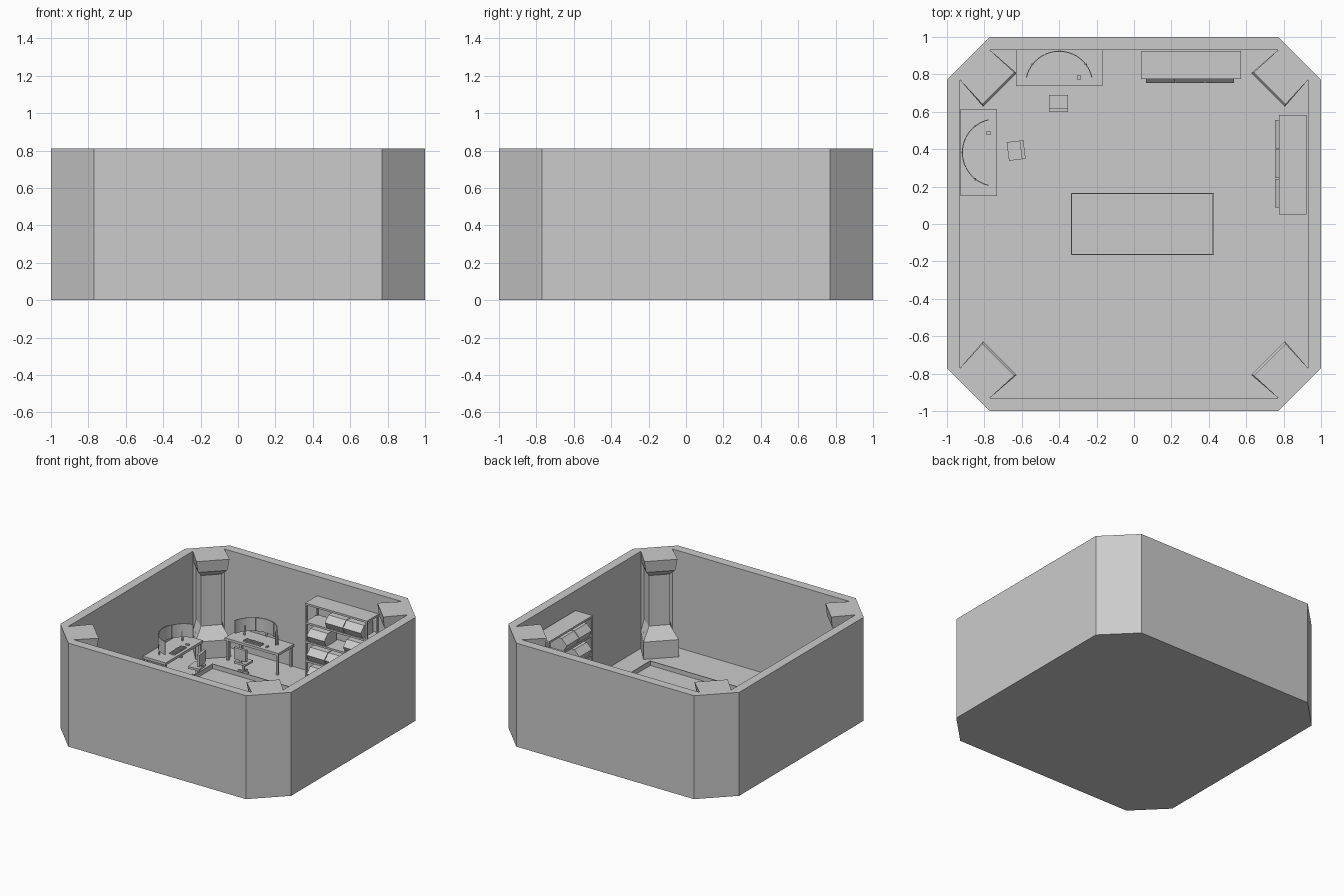
import bpy, bmesh, math
from mathutils import Matrix, Vector

if "Cube" in bpy.data.objects:
    bpy.data.objects.remove(bpy.data.objects["Cube"])

FLOOR = 0.05
TOP = 0.81


def place(x, y, deg=0):
    return Matrix.Translation((x, y, 0)) @ Matrix.Rotation(math.radians(deg), 4, 'Z')


def finish(name, bm, M):
    bm.transform(M)
    bmesh.ops.recalc_face_normals(bm, faces=bm.faces)
    me = bpy.data.meshes.new(name)
    bm.to_mesh(me)
    bm.free()
    ob = bpy.data.objects.new(name, me)
    bpy.context.collection.objects.link(ob)
    return ob


def loft(name, rings, M=Matrix()):
    """Skin a stack of equal-length rings and cap both ends."""
    bm = bmesh.new()
    vs = [[bm.verts.new(p) for p in r] for r in rings]
    n = len(rings[0])
    for a, b in zip(vs, vs[1:]):
        for i in range(n):
            j = (i + 1) % n
            bm.faces.new((a[i], a[j], b[j], b[i]))
    bm.faces.new(vs[0])
    bm.faces.new(vs[-1])
    return finish(name, bm, M)


def boxes(name, items, M=Matrix()):
    """One object made of boxes given as (x0, x1, y0, y1, z0, z1)."""
    bm = bmesh.new()
    for x0, x1, y0, y1, z0, z1 in items:
        m = Matrix.Translation(((x0 + x1) / 2, (y0 + y1) / 2, (z0 + z1) / 2))
        m = m @ Matrix.Diagonal((x1 - x0, y1 - y0, z1 - z0, 1))
        bmesh.ops.create_cube(bm, size=1, matrix=m)
    return finish(name, bm, M)


def octagon(h, c, z):
    return [(c, -h, z), (h, -c, z), (h, c, z), (c, h, z),
            (-c, h, z), (-h, c, z), (-h, -c, z), (-c, -h, z)]


# Room: floor and walls in one shell
loft("room_shell", [octagon(1, .77, 0), octagon(1, .77, TOP),
                    octagon(.93, .77, TOP), octagon(.93, .77, FLOOR)])


# Corner pillars: (front distance, front half width, back half width, height)
profile = [(1.015, .127, .113, FLOOR), (1.015, .127, .113, .185),
           (1.085, .075, .09, .275), (1.085, .075, .09, .67),
           (1.035, .105, .105, .72), (1.025, .12, .113, TOP)]
for k in range(4):
    rings = [[(d, -w, z), (d, w, z), (1.205, b, z), (1.205, -b, z)]
             for d, w, b, z in profile]
    loft(f"corner_pillar_{k}", rings, place(0, 0, 45 + 90 * k))


# Desk with curved three-panel screen, keyboard and mouse
def desk(i, M):
    z = .225
    boxes(f"desk_top_{i}", [(-.232, .232, -.098, .098, z - .02, z)], M)
    legs = [(x - .008, x + .008, y - .008, y + .008, FLOOR, z - .02)
            for x in (-.215, .215) for y in (-.083, .083)]
    boxes(f"desk_legs_{i}", legs, M)
    cy, r = -.092, .177
    for k in range(3):
        a0, n = 12 + 52 * k, 8
        angs = [math.radians(a0 + .5 + 51 * s / n) for s in range(n + 1)]
        rings = [[(rr * math.cos(a), cy + rr * math.sin(a), zz)
                  for rr, zz in ((r, .255), (r + .005, .255), (r + .005, .36), (r, .36))]
                 for a in angs]
        loft(f"screen_panel_{i}_{k}", rings, M)
        a = math.radians(a0 + 26)
        x, y = (r + .004) * math.cos(a), cy + (r + .004) * math.sin(a)
        boxes(f"screen_stand_{i}_{k}", [(x - .006, x + .006, y - .004, y + .004, z, .3)], M)
    boxes(f"keyboard_{i}", [(-.09, .06, -.075, -.03, z, z + .006)], M)
    keys = [(-.086 + .012 * c, -.077 + .012 * c, -.072 + .0105 * q, -.064 + .0105 * q,
             z + .005, z + .011) for c in range(12) for q in range(4)]
    boxes(f"keyboard_keys_{i}", keys, M)
    boxes(f"mouse_{i}", [(.097, .113, -.065, -.04, z, z + .009)], M)


desk(1, place(-.4, .836))
desk(2, place(-.83, .382, 90))


# Chair with pedestal foot
def chair(i, M):
    boxes(f"chair_seat_{i}", [(-.05, .05, -.045, .045, .125, .142)], M)
    boxes(f"chair_back_{i}", [(-.05, .05, -.045, -.025, .16, .25),
                              (-.01, .01, -.043, -.033, .13, .17)], M)
    boxes(f"chair_base_{i}", [(-.008, .008, -.008, .008, FLOOR, .13),
                              (-.042, .042, -.007, .007, FLOOR, .064),
                              (-.007, .007, -.04, .04, FLOOR, .064)], M)


chair(1, place(-.404, .645))
chair(2, place(-.63, .393, 97))


# Open shelf unit with rows of slant-fronted bins
def shelf(i, M):
    w, d, rows, step = .267, .074, 4, .148
    planks = [(-w, w, -d, d, FLOOR + .005 + step * k, FLOOR + .02 + step * k)
              for k in range(rows + 1)]
    boxes(f"shelf_planks_{i}", planks, M)
    posts = [(sx * (w - .007) - .007, sx * (w - .007) + .007,
              sy * (d - .007) - .007, sy * (d - .007) + .007, FLOOR, .66)
             for sx in (-1, 1) for sy in (-1, 1)]
    boxes(f"shelf_posts_{i}", posts, M)
    for k in range(rows):
        z = FLOOR + .02 + step * k
        for c in range(3):
            if (k + c) % 4 == 3:
                continue
            x = -.24 + .158 * c
            side = [(-.07, z), (-.095, z + .05), (-.05, z + .095), (.055, z + .095), (.055, z)]
            loft(f"shelf_bin_{i}_{k}_{c}", [[(x, y, h) for y, h in side],
                                           [(x + .153, y, h) for y, h in side]], M)


shelf(1, place(.305, .85))
shelf(2, place(.848, .317, -90))


# Central table: shallow tray top on four legs
def rect(x, y, z):
    return [(-x, -y, z), (x, -y, z), (x, y, z), (-x, y, z)]


M = place(.045, 0)
loft("table_top", [rect(.382, .166, .25), rect(.382, .166, .32),
                   rect(.376, .16, .32), rect(.376, .16, .285)], M)
boxes("table_legs", [(x - .02, x + .02, y - .02, y + .02, FLOOR, .25)
                     for x in (-.35, .35) for y in (-.135, .135)], M)
